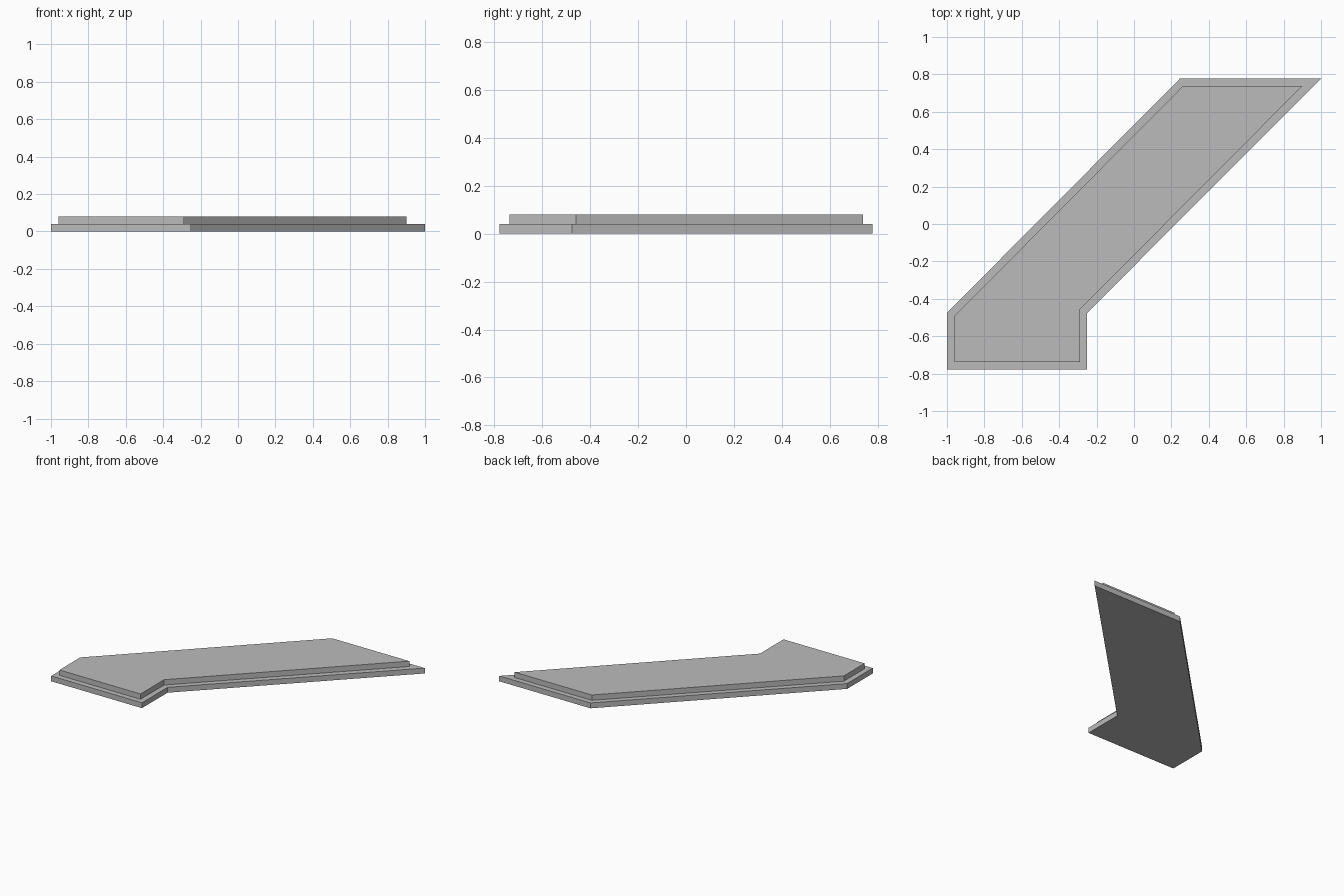
import bpy
import bmesh

cube = bpy.data.objects.get("Cube")
if cube:
    bpy.data.objects.remove(cube, do_unlink=True)

# Plain grey for both layers
grey = bpy.data.materials.new("grey")
grey.use_nodes = True
colour = (0.5, 0.5, 0.5, 1)
grey.diffuse_color = colour
grey.node_tree.nodes["Principled BSDF"].inputs["Base Color"].default_value = colour


def slab(name, outline, bottom, height):
    """Extrude a flat outline upwards into a solid plate."""
    bm = bmesh.new()
    face = bm.faces.new([bm.verts.new((x, y, bottom)) for x, y in outline])
    top = bmesh.ops.extrude_face_region(bm, geom=[face], use_keep_orig=True)["geom"]
    bmesh.ops.translate(bm, vec=(0, 0, height),
                        verts=[v for v in top if isinstance(v, bmesh.types.BMVert)])
    bmesh.ops.recalc_face_normals(bm, faces=bm.faces)
    mesh = bpy.data.meshes.new(name)
    bm.to_mesh(mesh)
    bm.free()
    mesh.materials.append(grey)
    obj = bpy.data.objects.new(name, mesh)
    bpy.context.collection.objects.link(obj)
    return obj


# Wide lower plate, slanting to the left behind a short straight foot
slab("base_plate", [(-1, -0.777), (-0.25, -0.777), (-0.25, -0.475),
                    (1, 0.777), (0.245, 0.777), (-1, -0.475)], 0, 0.04)

# Inset upper plate with the same bend
slab("upper_plate", [(-0.96, -0.737), (-0.29, -0.737), (-0.29, -0.458),
                     (0.9, 0.738), (0.262, 0.738), (-0.96, -0.492)], 0.04, 0.04)
